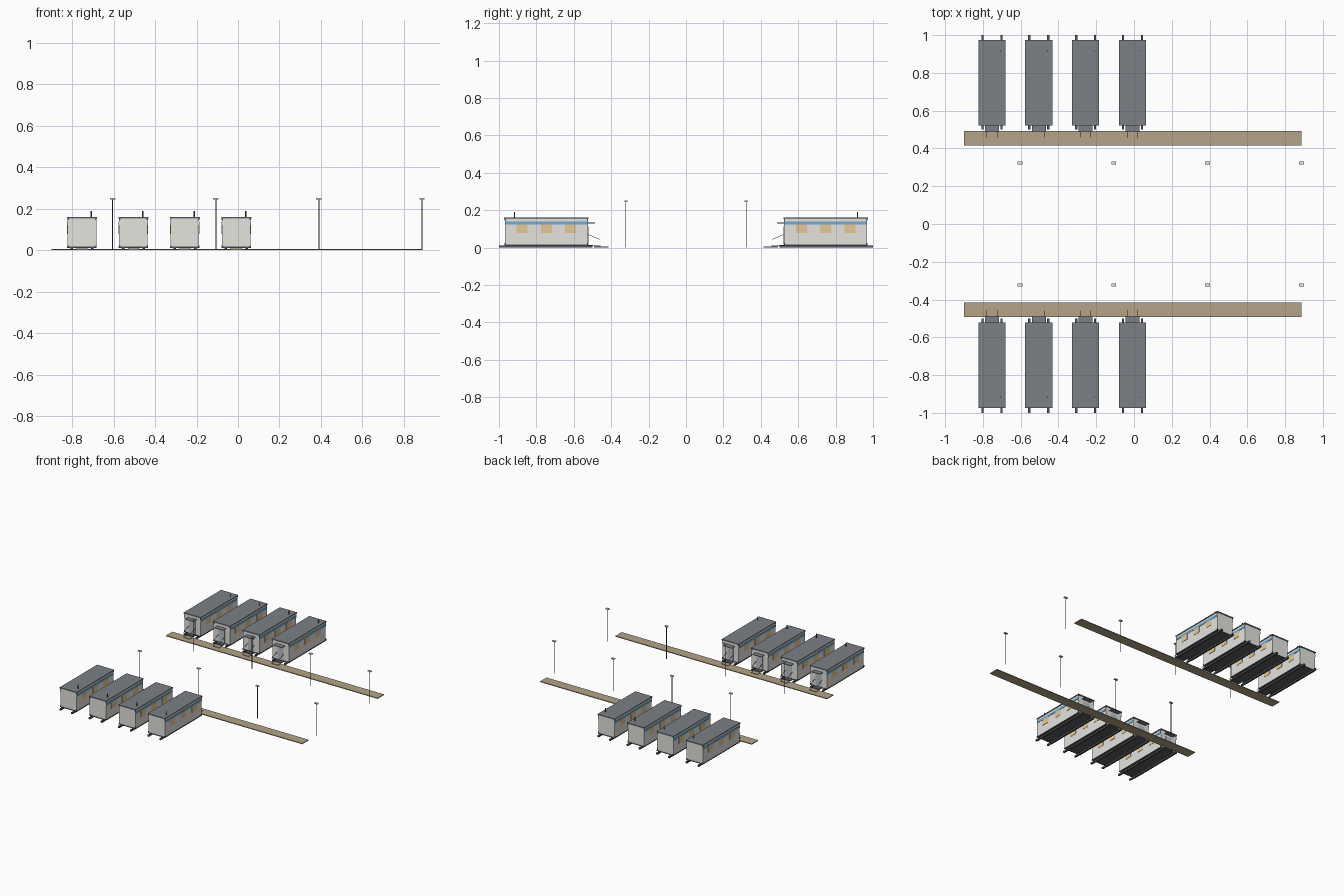
import bpy, bmesh
from mathutils import Matrix, Vector

if "Cube" in bpy.data.objects:
    bpy.data.objects.remove(bpy.data.objects["Cube"])


def material(name, r, g, b):
    m = bpy.data.materials.new(name)
    m.use_nodes = True
    m.diffuse_color = (r, g, b, 1)
    m.node_tree.nodes["Principled BSDF"].inputs["Base Color"].default_value = (r, g, b, 1)
    return m


WALL = material("wall_off_white", 0.78, 0.77, 0.73)
ROOF = material("roof_grey", 0.20, 0.22, 0.24)
DARK = material("dark_steel", 0.10, 0.105, 0.115)
BLUE = material("stripe_blue", 0.16, 0.42, 0.68)
GLOW = material("window_amber", 0.80, 0.58, 0.29)
WOOD = material("walkway_tan", 0.45, 0.37, 0.25)
DOOR = material("door_grey", 0.48, 0.53, 0.57)
LAMP = material("lamp_pale", 0.80, 0.79, 0.73)


def finish(name, bm, mat):
    bmesh.ops.recalc_face_normals(bm, faces=bm.faces)
    mesh = bpy.data.meshes.new(name)
    bm.to_mesh(mesh)
    bm.free()
    mesh.materials.append(mat)
    ob = bpy.data.objects.new(name, mesh)
    bpy.context.collection.objects.link(ob)
    return ob


def boxes(name, mat, items):
    """One object from (centre, size) boxes."""
    bm = bmesh.new()
    for c, s in items:
        bmesh.ops.create_cube(bm, size=1, matrix=Matrix.Translation(c) @ Matrix.Diagonal((*s, 1)))
    return finish(name, bm, mat)


def rods(name, mat, radius, segments):
    """One object from thin round bars between point pairs."""
    bm = bmesh.new()
    for a, b in segments:
        a, b = Vector(a), Vector(b)
        turn = (b - a).to_track_quat("Z", "Y").to_matrix().to_4x4()
        bmesh.ops.create_cone(bm, cap_ends=True, segments=8, radius1=radius, radius2=radius,
                              depth=(b - a).length,
                              matrix=Matrix.Translation((a + b) / 2) @ turn)
    return finish(name, bm, mat)


def cabin(side, number, x, s):
    """Cabin with its door toward the middle; s is the sign of its y side."""
    tag = f"_{side}_{number}"
    mid, front, back = s * 0.747, 0.524, 0.97

    # Skids, floor and shell
    boxes("skids" + tag, DARK, [((x + d, s * 0.75, 0.006), (0.012, 0.5, 0.012)) for d in (-0.05, 0.05)])
    boxes("floor" + tag, DARK, [((x, mid, 0.014), (0.142, 0.448, 0.006))])
    boxes("body" + tag, WALL, [((x, mid, 0.085), (0.138, 0.444, 0.136))])
    boxes("roof" + tag, ROOF, [((x, mid, 0.157), (0.144, 0.452, 0.008))])
    boxes("corner_blocks" + tag, DARK, [((x + dx, s * y, z), (0.007, 0.007, 0.008))
                                        for dx in (-0.067, 0.067) for y in (front + 0.003, back - 0.003)
                                        for z in (0.020, 0.149)])

    # Long-side stripe and windows
    boxes("stripes" + tag, BLUE, [((x + d, mid, 0.131), (0.003, 0.444, 0.017)) for d in (-0.0695, 0.0695)])
    boxes("windows" + tag, GLOW, [((x + d, s * y, 0.101), (0.003, 0.06, 0.044))
                                  for d in (-0.0695, 0.0695) for y in (0.617, 0.746, 0.877)])

    # Door, canopy, step and sloping handrails
    boxes("door" + tag, DOOR, [((x, s * 0.5235, 0.066), (0.05, 0.004, 0.096))])
    boxes("canopy" + tag, ROOF, [((x, s * 0.506, 0.132), (0.074, 0.038, 0.003))])
    boxes("step" + tag, DARK, [((x, s * 0.507, 0.013), (0.06, 0.034, 0.005))])
    boxes("ramp" + tag, WOOD, [((x, s * 0.473, 0.009), (0.054, 0.034, 0.004))])
    rods("handrails" + tag, DARK, 0.0012, [((x + d, s * 0.522, 0.070), (x + d, s * 0.457, 0.043))
                                           for d in (-0.028, 0.028)])

    # Roof vent pipe
    rods("vent_pipe" + tag, DARK, 0.003, [((x + 0.045, s * 0.917, 0.158), (x + 0.045, s * 0.917, 0.19))])


for side, s in (("front", -1), ("back", 1)):
    for i in range(4):
        cabin(side, i + 1, -0.752 + 0.248 * i, s)
    # Walkway
    boxes("walkway_" + side, WOOD, [((-0.006, s * 0.4535, 0.003), (1.786, 0.076, 0.006))])
    # Lamp posts
    lamp_x = [-0.604 + 0.497 * i for i in range(4)]
    rods("lamp_posts_" + side, DARK, 0.0022, [((x, s * 0.322, 0), (x, s * 0.322, 0.246)) for x in lamp_x])
    boxes("lamp_heads_" + side, LAMP, [((x, s * 0.322, 0.248), (0.026, 0.016, 0.006)) for x in lamp_x])
